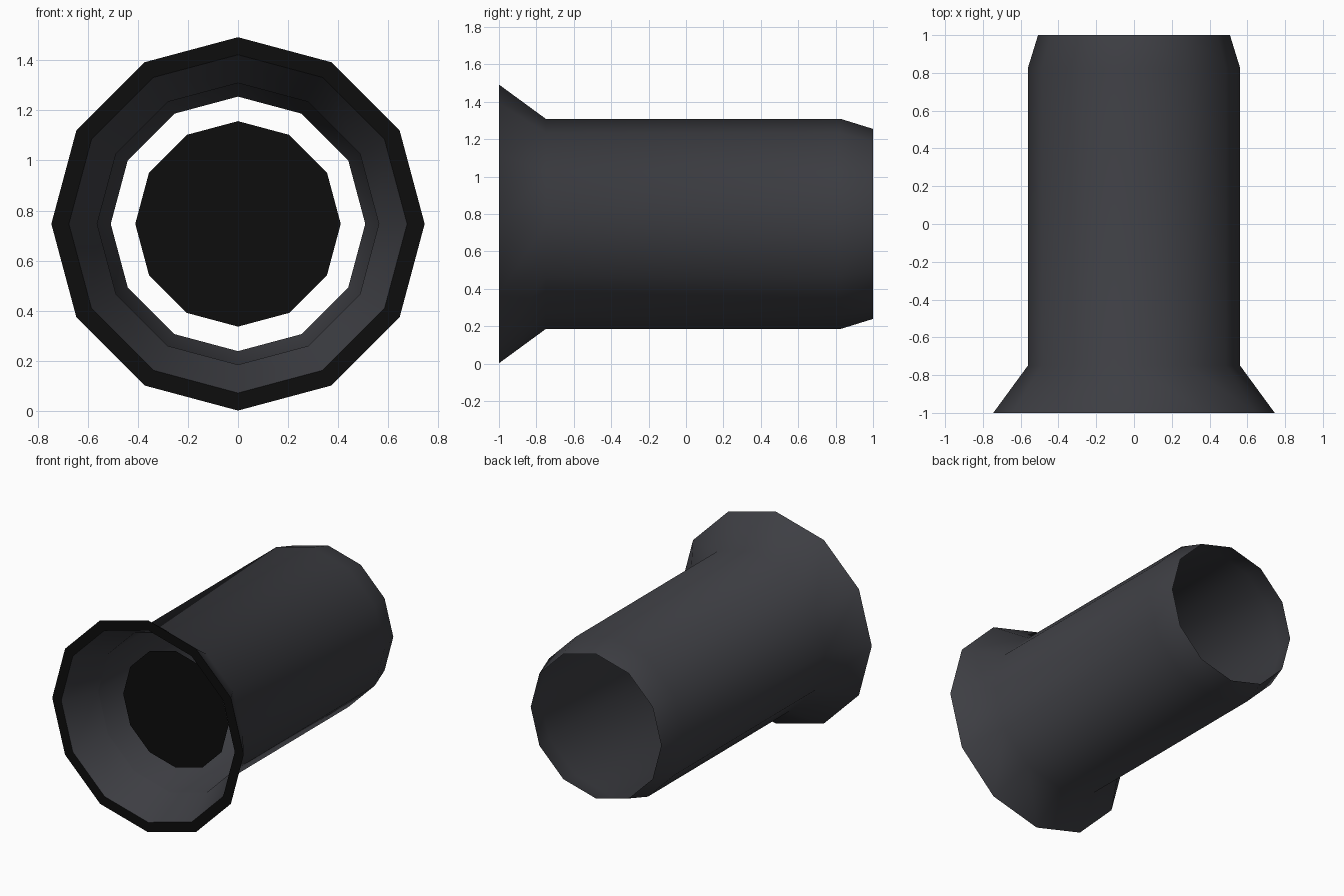
import bpy, bmesh, math

if "Cube" in bpy.data.objects:
    bpy.data.objects.remove(bpy.data.objects["Cube"])

SIDES = 12
CENTRE_Z = 0.747


def material(name, rgb):
    m = bpy.data.materials.new(name)
    m.diffuse_color = (*rgb, 1.0)
    m.use_nodes = True
    m.node_tree.nodes["Principled BSDF"].inputs["Base Color"].default_value = m.diffuse_color
    return m


def ring(bm, y, r):
    return [bm.verts.new((r * math.cos(2 * math.pi * i / SIDES), y,
                          CENTRE_Z + r * math.sin(2 * math.pi * i / SIDES)))
            for i in range(SIDES)]


def finish(bm, name, mats):
    me = bpy.data.meshes.new(name)
    bm.to_mesh(me)
    bm.free()
    for m in mats:
        me.materials.append(m)
    ob = bpy.data.objects.new(name, me)
    bpy.context.collection.objects.link(ob)
    return ob


grey = material("dark grey", (0.047, 0.048, 0.056))
black = material("black", (0.004, 0.004, 0.004))

# Flared tube: inner flare, flat front rim, outer flare, barrel, tapered open back
profile = [(-0.75, 0.562), (-1.0, 0.675), (-1.0, 0.745),
           (-0.75, 0.562), (0.825, 0.562), (1.0, 0.508)]
bm = bmesh.new()
rings = [ring(bm, y, r) for y, r in profile]
for k, (a, b) in enumerate(zip(rings, rings[1:])):
    for i in range(SIDES):
        j = (i + 1) % SIDES
        f = bm.faces.new((a[i], a[j], b[j], b[i]))
        f.material_index = 1 if k == 1 else 0  # front rim is black
bmesh.ops.recalc_face_normals(bm, faces=bm.faces)
tube = finish(bm, "flared_tube", [grey, black])
bpy.context.view_layer.objects.active = tube
tube.select_set(True)
bpy.ops.object.shade_smooth_by_angle(angle=math.radians(45))

# Black disc floating inside the mouth, facing the front
bm = bmesh.new()
bm.faces.new(ring(bm, -0.69, 0.41))
finish(bm, "inner_disc", [black])
